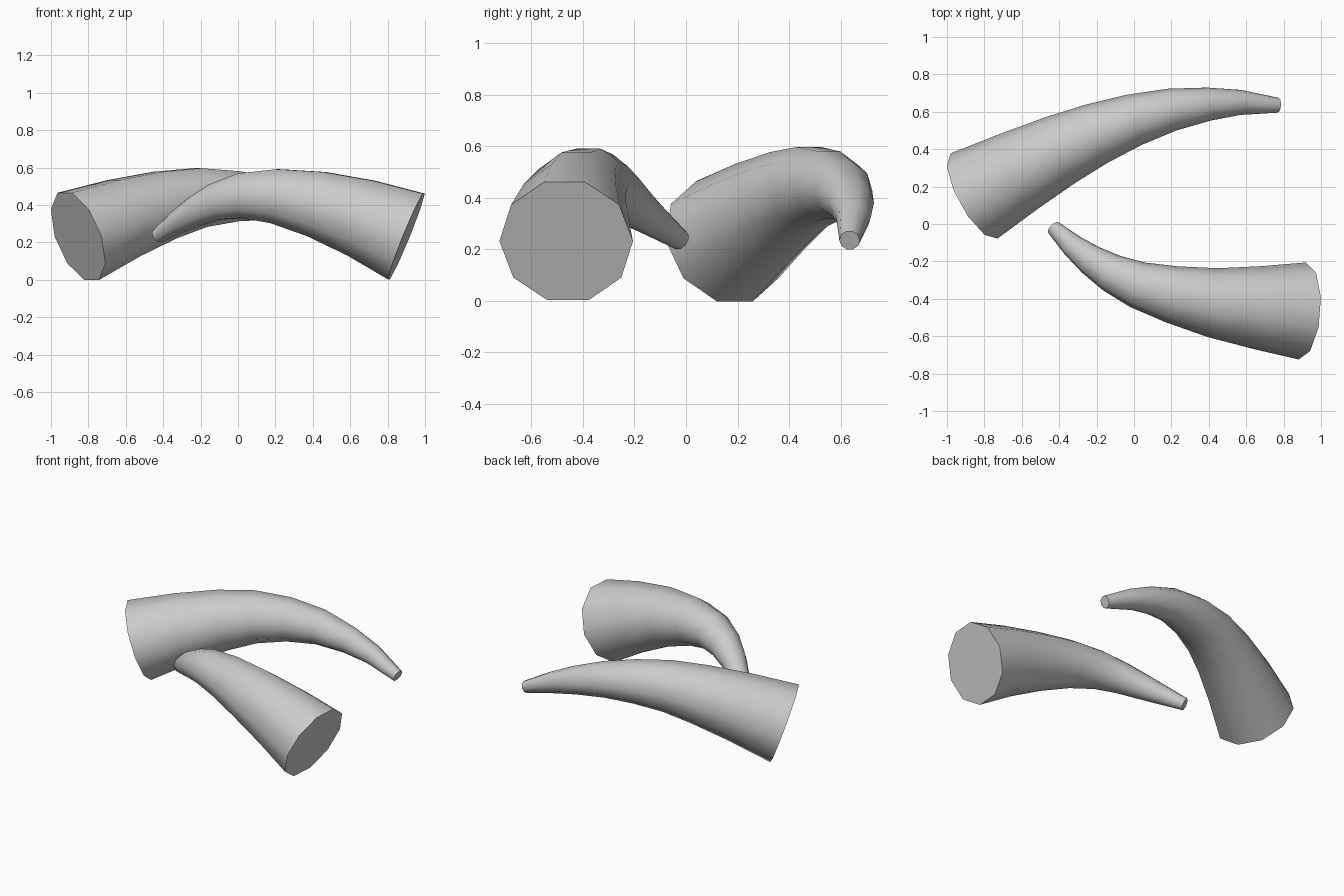
import bpy, bmesh, math
from mathutils import Vector, geometry

if "Cube" in bpy.data.objects:
    bpy.data.objects.remove(bpy.data.objects["Cube"])

SIDES = 10
R_BASE, R_TIP = 0.26, 0.04


def horn(name, path):
    """Tapered ten-sided tube swept along the centre points, with flat caps."""
    pts = [Vector(p) for p in path]
    lengths = [0.0]
    for a, b in zip(pts, pts[1:]):
        lengths.append(lengths[-1] + (b - a).length)
    bm = bmesh.new()
    rings = []
    for i, p in enumerate(pts):
        tangent = (pts[min(i + 1, len(pts) - 1)] - pts[max(i - 1, 0)]).normalized()
        side = tangent.cross(Vector((0, 0, 1))).normalized()
        up = side.cross(tangent)
        r = R_BASE + (R_TIP - R_BASE) * lengths[i] / lengths[-1]
        ring = []
        for k in range(SIDES):
            a = 2 * math.pi * k / SIDES
            ring.append(bm.verts.new(p + r * (math.cos(a) * side + math.sin(a) * up)))
        rings.append(ring)
    for lo, hi in zip(rings, rings[1:]):
        for k in range(SIDES):
            n = (k + 1) % SIDES
            bm.faces.new((lo[k], lo[n], hi[n], hi[k]))
    bm.faces.new(rings[0])
    bm.faces.new(rings[-1])
    bmesh.ops.recalc_face_normals(bm, faces=bm.faces)
    mesh = bpy.data.meshes.new(name)
    bm.to_mesh(mesh)
    bm.free()
    ob = bpy.data.objects.new(name, mesh)
    bpy.context.collection.objects.link(ob)
    bpy.ops.object.select_all(action='DESELECT')
    ob.select_set(True)
    bpy.context.view_layer.objects.active = ob
    bpy.ops.object.shade_smooth_by_angle(angle=math.radians(50))
    return ob


# Rear horn, wide end on the left
horn("rear_horn", [
    (-0.855, 0.15, 0.232), (-0.61, 0.285, 0.33), (-0.39, 0.398, 0.40),
    (-0.20, 0.483, 0.44), (0.0, 0.557, 0.447), (0.20, 0.611, 0.428),
    (0.40, 0.641, 0.380), (0.57, 0.650, 0.322), (0.77, 0.635, 0.235)])

# Front horn, wide end on the right
horn("front_horn", [
    (0.90, -0.465, 0.232), (0.66, -0.447, 0.33), (0.42, -0.42, 0.405),
    (0.20, -0.375, 0.447), (0.02, -0.325, 0.45), (-0.12, -0.262, 0.415),
    (-0.23, -0.193, 0.363), (-0.33, -0.115, 0.305), (-0.43, -0.02, 0.235)])
